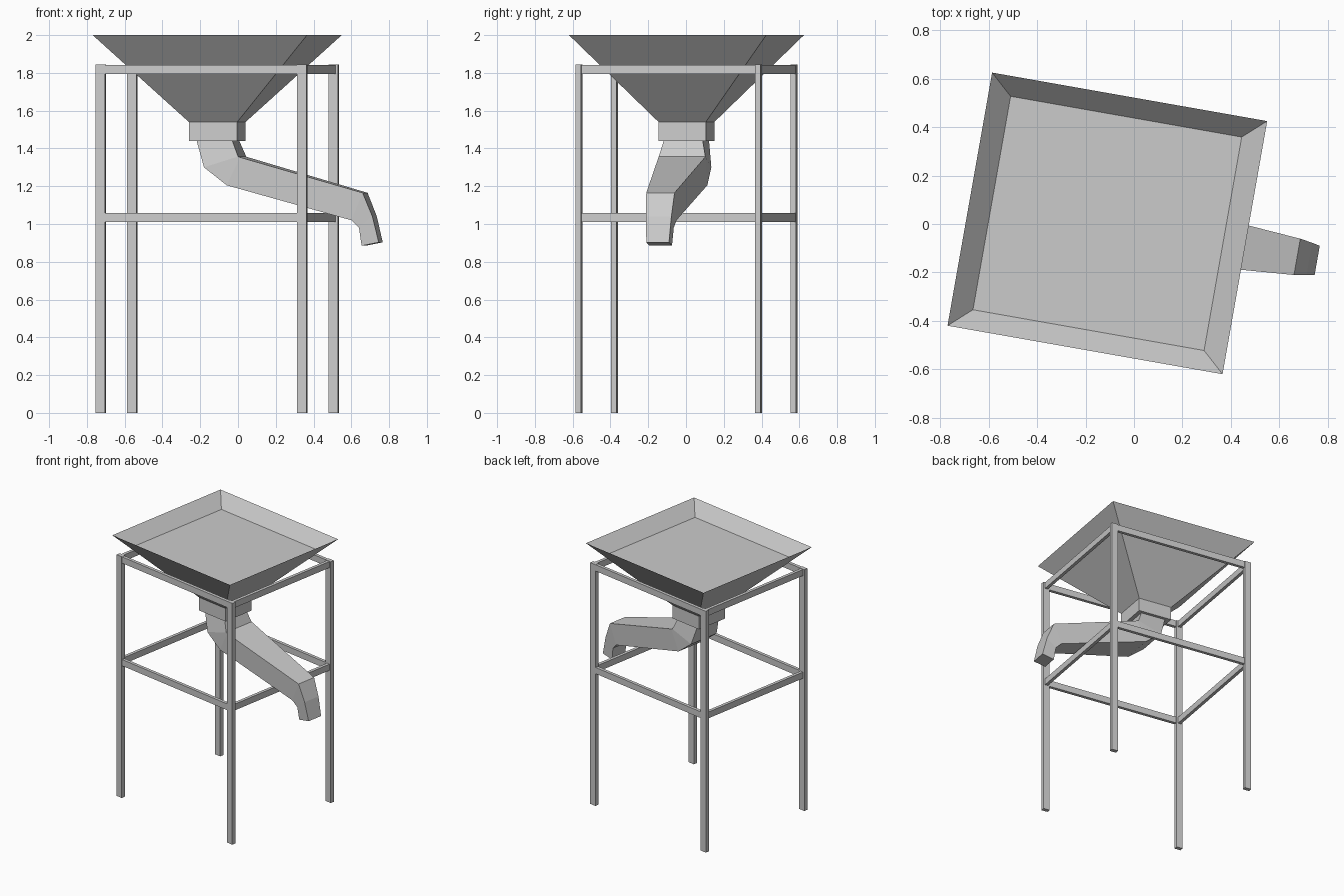
import bpy, bmesh, math
from mathutils import Vector

if "Cube" in bpy.data.objects:
    bpy.data.objects.remove(bpy.data.objects["Cube"])

# the whole machine is turned 10 degrees about its vertical axis
CENTRE = (-0.11, 0.0025, 0.0)
TURN = math.radians(-10)

metal = bpy.data.materials.new("grey metal")
metal.diffuse_color = (0.6, 0.6, 0.6, 1)
metal.use_nodes = True
metal.node_tree.nodes["Principled BSDF"].inputs["Base Color"].default_value = metal.diffuse_color


def add_object(name, bm):
    mesh = bpy.data.meshes.new(name)
    bm.to_mesh(mesh)
    bm.free()
    mesh.materials.append(metal)
    obj = bpy.data.objects.new(name, mesh)
    obj.location = CENTRE
    obj.rotation_euler.z = TURN
    bpy.context.collection.objects.link(obj)
    return obj


def box(name, lo, hi):
    bm = bmesh.new()
    bmesh.ops.create_cube(bm, size=1)
    for v in bm.verts:
        v.co = Vector([(a + b) / 2 + c * (b - a) for a, b, c in zip(lo, hi, v.co)])
    return add_object(name, bm)


def loft(name, rings, cap_start=False, cap_end=False):
    """Join four-cornered rings into a tube."""
    bm = bmesh.new()
    loops = [[bm.verts.new(p) for p in r] for r in rings]
    for a, b in zip(loops, loops[1:]):
        for i in range(4):
            j = (i + 1) % 4
            bm.faces.new((a[i], a[j], b[j], b[i]))
    if cap_start:
        bm.faces.new(loops[0][::-1])
    if cap_end:
        bm.faces.new(loops[-1])
    bmesh.ops.recalc_face_normals(bm, faces=bm.faces)
    return add_object(name, bm)


def rect(hx, hy, z):
    return [(-hx, -hy, z), (hx, -hy, z), (hx, hy, z), (-hx, hy, z)]


# hopper shell, its filled level and the square neck
loft("hopper", [rect(0.13, 0.127, 1.54), rect(0.576, 0.53, 2.0)])
loft("hopper_fill", [rect(0.13, 0.127, 1.54), rect(0.484, 0.447, 1.906)], cap_end=True)
box("neck", (-0.13, -0.127, 1.44), (0.13, 0.127, 1.54))

# bent chute: outer (x, z), inner (x, z), half width
chute = [((-0.092, 1.44), (0.10, 1.44), 0.105),
         ((-0.049, 1.30), (0.134, 1.357), 0.125),
         ((0.073, 1.205), (0.145, 1.353), 0.125),
         ((0.734, 1.02), (0.795, 1.165), 0.076),
         ((0.774, 0.98), (0.846, 1.04), 0.068),
         ((0.787, 0.885), (0.879, 0.903), 0.061)]
loft("chute", [[(a[0], -w, a[1]), (b[0], -w, b[1]), (b[0], w, b[1]), (a[0], w, a[1])]
               for a, b, w in chute], True, True)

# frame: four posts with two levels of rails
PX, PY = 0.5415, 0.4825
for sx, side in ((-1, "left"), (1, "right")):
    for sy, end in ((-1, "front"), (1, "back")):
        x, y = sx * PX, sy * PY
        box(f"{end}_{side}_post", (x - 0.025, y - 0.015, 0), (x + 0.025, y + 0.015, 1.845))
for z, level in ((1.795, "upper"), (1.01, "lower")):
    for s, side, end in ((-1, "left", "front"), (1, "right", "back")):
        x, y = s * PX, s * PY
        box(f"{level}_{side}_rail", (x - 0.012, -PY, z), (x + 0.012, PY, z + 0.048))
        box(f"{level}_{end}_rail", (-PX, y - 0.012, z), (PX, y + 0.012, z + 0.048))
